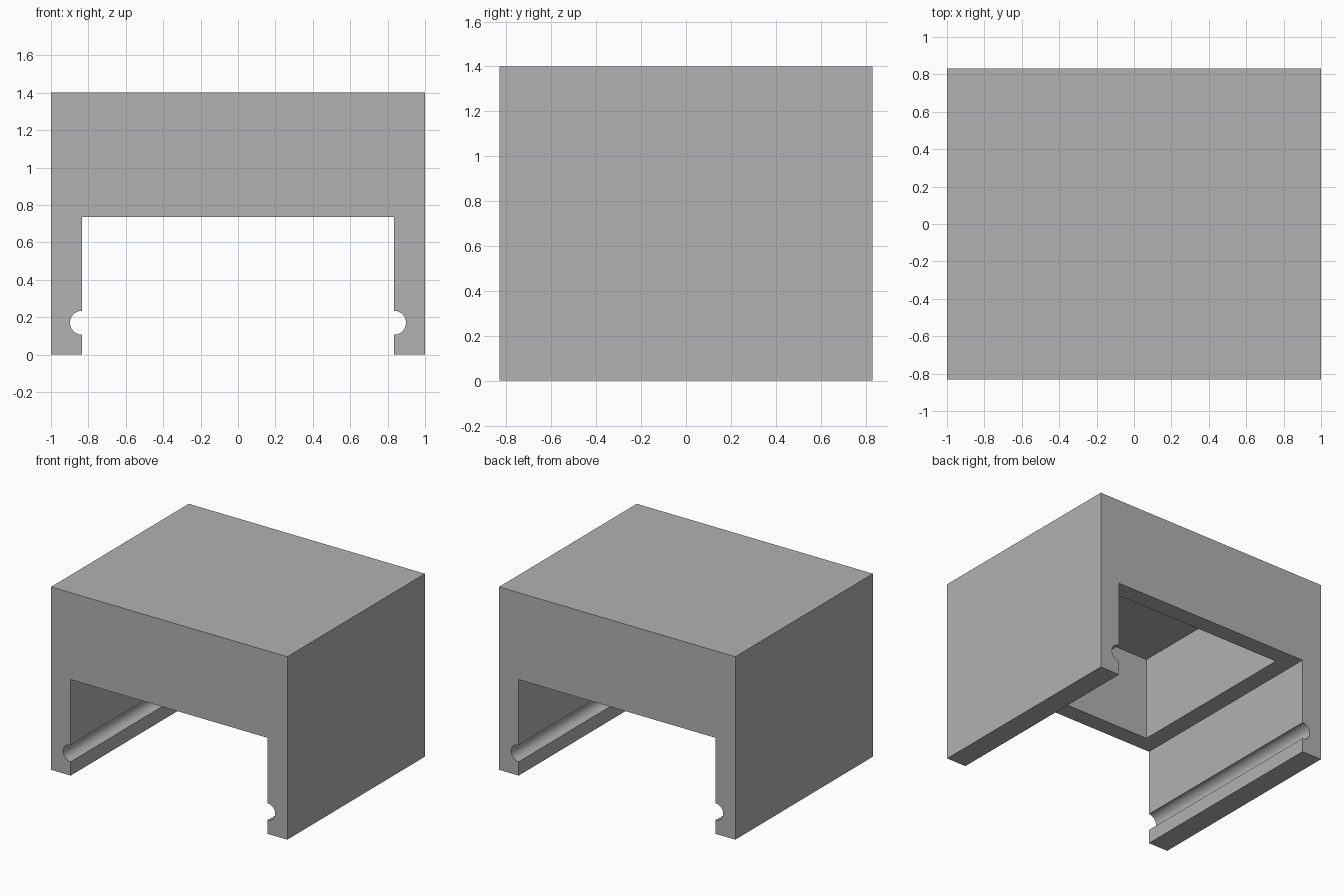
import bpy, bmesh, math

if "Cube" in bpy.data.objects:
    bpy.data.objects.remove(bpy.data.objects["Cube"])

W, D, H = 1.0, 0.832, 1.4          # half width, half depth, height
INNER, SLAB = 0.834, 0.735         # leg inner face, underside of the block
GROOVE_Z, GROOVE_R = 0.17, 0.064   # round groove along each leg
POCKET, CEILING = 0.70, 1.367      # half size and top of the square pocket

grey = bpy.data.materials.new("grey")
grey.diffuse_color = (0.445, 0.445, 0.445, 1)
grey.use_nodes = True
grey.node_tree.nodes["Principled BSDF"].inputs["Base Color"].default_value = grey.diffuse_color


def make_object(name, bm):
    bmesh.ops.recalc_face_normals(bm, faces=bm.faces)
    mesh = bpy.data.meshes.new(name)
    bm.to_mesh(mesh)
    bm.free()
    mesh.materials.append(grey)
    obj = bpy.data.objects.new(name, mesh)
    bpy.context.collection.objects.link(obj)
    return obj


# Right half of the cross-section, from top to bottom and up the inner side
half = [(W, H), (W, 0), (INNER, 0)]
steps = 24
for i in range(steps + 1):
    a = -math.pi / 2 + math.pi * i / steps
    half.append((INNER + GROOVE_R * math.cos(a), GROOVE_Z + GROOVE_R * math.sin(a)))
half.append((INNER, SLAB))
profile = half + [(-x, z) for x, z in reversed(half)]

# Housing: bridge profile extruded front to back
bm = bmesh.new()
face = bm.faces.new([bm.verts.new((x, -D, z)) for x, z in profile])
ext = bmesh.ops.extrude_face_region(bm, geom=[face])
bmesh.ops.translate(bm, vec=(0, 2 * D, 0),
                    verts=[g for g in ext["geom"] if isinstance(g, bmesh.types.BMVert)])
housing = make_object("housing", bm)

# Square pocket cut up into the block from below
bm = bmesh.new()
bmesh.ops.create_cube(bm, size=1)
bottom = SLAB - 0.1
bmesh.ops.scale(bm, vec=(2 * POCKET, 2 * POCKET, CEILING - bottom), verts=bm.verts)
bmesh.ops.translate(bm, vec=(0, 0, (CEILING + bottom) / 2), verts=bm.verts)
cutter = make_object("pocket_cutter", bm)
cutter.hide_render = True

cut = housing.modifiers.new("pocket", "BOOLEAN")
cut.operation = "DIFFERENCE"
cut.solver = "EXACT"
cut.object = cutter

bpy.context.view_layer.objects.active = housing
housing.select_set(True)
bpy.ops.object.modifier_apply(modifier=cut.name)
bpy.data.objects.remove(cutter)

# Smooth grooves, sharp edges elsewhere
bpy.ops.object.shade_smooth_by_angle(angle=math.radians(30))
